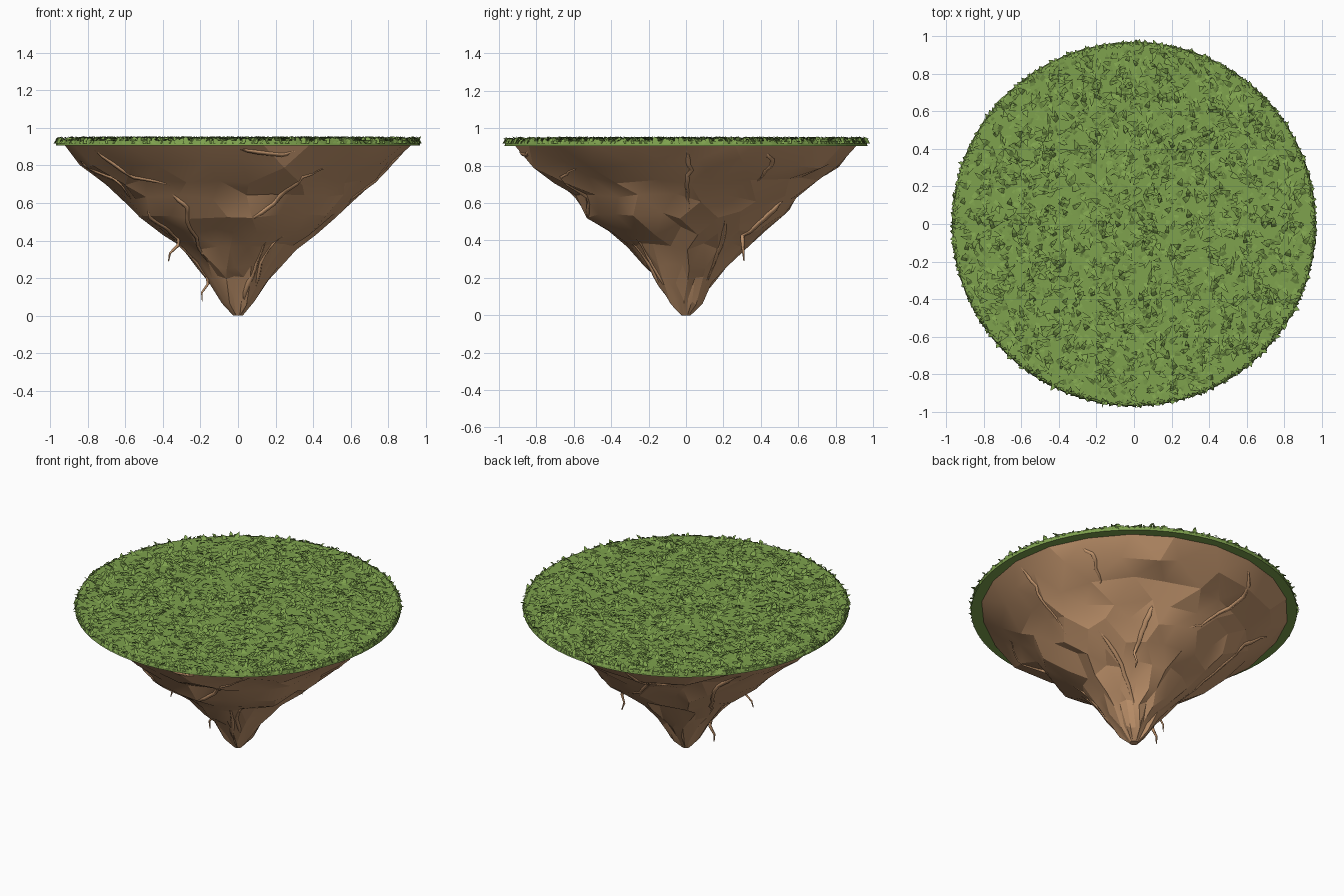
import bpy, bmesh, random
from math import sin, cos, pi, radians, sqrt
from mathutils import Vector, noise
from mathutils.bvhtree import BVHTree

random.seed(7)
cube = bpy.data.objects.get("Cube")
if cube:
    bpy.data.objects.remove(cube, do_unlink=True)


def material(name, rgb):
    m = bpy.data.materials.new(name)
    m.use_nodes = True
    colour = (*rgb, 1)
    m.diffuse_color = colour
    bsdf = m.node_tree.nodes["Principled BSDF"]
    bsdf.inputs["Base Color"].default_value = colour
    bsdf.inputs["Roughness"].default_value = 0.9
    return m


ROCK = material("brown rock", (0.55, 0.305, 0.155))
GRASS = material("grass green", (0.21, 0.36, 0.075))


def add_object(name, bm, mat):
    mesh = bpy.data.meshes.new(name)
    bm.to_mesh(mesh)
    bm.free()
    mesh.materials.append(mat)
    obj = bpy.data.objects.new(name, mesh)
    bpy.context.collection.objects.link(obj)
    return obj


def polar(r, a, z):
    return Vector((r * cos(a), r * sin(a), z))


# Rock: jagged inverted cone, lathed ring by ring with uneven radii
RINGS = [(0.025, 0), (0.09, 0.08), (0.16, 0.19), (0.22, 0.27), (0.31, 0.37),
         (0.42, 0.45), (0.53, 0.54), (0.61, 0.63), (0.70, 0.72), (0.82, 0.81), (0.92, 0.912)]
SEGMENTS = 22


def build_rock():
    bm = bmesh.new()
    rows = []
    last = len(RINGS) - 1
    for i, (r, z) in enumerate(RINGS):
        row = []
        inner = 0 < i < last
        for j in range(SEGMENTS):
            a = 2 * pi * (j + 0.5 * (i % 2)) / SEGMENTS
            if inner:
                a += random.uniform(-0.08, 0.08)
            bump = noise.noise(Vector((2.2 * cos(a), 2.2 * sin(a), 4 * z + 3)))
            rr = r * (1 + (0.06 * bump + random.uniform(-0.03, 0.03) if inner else 0.02 * bump))
            zz = z + (random.uniform(-0.025, 0.025) if inner else 0)
            row.append(bm.verts.new(polar(rr, a, zz)))
        rows.append(row)
    for i in range(last):
        low, high = rows[i], rows[i + 1]
        for j in range(SEGMENTS):
            k = (j + 1) % SEGMENTS
            if i % 2 == 0:
                bm.faces.new((low[j], high[j], low[k]))
                bm.faces.new((low[k], high[j], high[k]))
            else:
                bm.faces.new((low[j], high[k], low[k]))
                bm.faces.new((low[j], high[j], high[k]))
    bm.faces.new(rows[0])
    bm.faces.new(rows[-1])
    # Merge nearly coplanar facets into broader slabs
    bmesh.ops.dissolve_limit(bm, angle_limit=radians(9), verts=bm.verts, edges=bm.edges)
    bmesh.ops.triangulate(bm, faces=bm.faces)
    bmesh.ops.recalc_face_normals(bm, faces=bm.faces)
    tree = BVHTree.FromBMesh(bm)
    return add_object("rock", bm, ROCK), tree


rock, rock_tree = build_rock()
bpy.context.view_layer.objects.active = rock
rock.select_set(True)
bpy.ops.object.shade_smooth_by_angle(angle=radians(16))
rock.select_set(False)


def on_rock(deg, z):
    # Point sunk slightly below the rock surface, so roots read as ridges
    a = radians(deg)
    hit = rock_tree.ray_cast(polar(2, a, z), polar(-1, a, 0))[0]
    return hit - polar(0.006, a, 0)


# Roots: tapered strands hugging the rock, some ending in a hanging tip
def root(name, path, width=0.016, hang=None):
    pts = []
    steps = 4
    for (a0, z0), (a1, z1) in zip(path, path[1:]):
        for s in range(steps):
            t = s / steps
            pts.append(on_rock(a0 + (a1 - a0) * t + random.uniform(-1, 1), z0 + (z1 - z0) * t))
    pts.append(on_rock(*path[-1]))
    if hang:
        start, end = pts[-1].copy(), Vector(hang)
        for t in (0.3, 0.65, 1):
            p = start.lerp(end, t)
            p.x += 0.014 * sin(t * 2 * pi)
            pts.append(p)
    curve = bpy.data.curves.new(name, "CURVE")
    curve.dimensions = "3D"
    curve.bevel_depth = width
    curve.bevel_resolution = 0
    curve.use_fill_caps = True
    spline = curve.splines.new("POLY")
    spline.points.add(len(pts) - 1)
    n = len(pts) - 1
    for i, p in enumerate(pts):
        spline.points[i].co = (*p, 1)
        t = i / n
        spline.points[i].radius = max(0.1, min(1, 5 * t + 0.2) * (1 - 0.85 * t ** 3))
    curve.materials.append(ROCK)
    obj = bpy.data.objects.new(name, curve)
    bpy.context.collection.objects.link(obj)


root("hanging_root_low", [(-160, 0.42), (-168, 0.32), (-173, 0.21)], 0.018, (-0.19, -0.02, 0.075))
root("hanging_root_front", [(-148, 0.58), (-152, 0.48), (-155, 0.41)], 0.017, (-0.37, -0.17, 0.29))
root("hanging_root_back", [(62, 0.62), (58, 0.52), (52, 0.43)], 0.02, (0.25, 0.31, 0.29))

SURFACE_ROOTS = [
    [(-125, 0.66), (-118, 0.58), (-125, 0.42), (-140, 0.24)],
    [(-150, 0.89), (-140, 0.74), (-120, 0.69)],
    [(-70, 0.08), (-65, 0.25), (-62, 0.42)],
    [(-50, 0.15), (-58, 0.28), (-48, 0.44)],
    [(-85, 0.50), (-70, 0.60), (-62, 0.74), (-50, 0.80)],
    [(-90, 0.89), (-75, 0.86), (-68, 0.88)],
    [(0, 0.89), (2, 0.78), (0, 0.66), (2, 0.52)],
    [(30, 0.87), (34, 0.80), (33, 0.70)],
    [(100, 0.89), (108, 0.72), (95, 0.58), (84, 0.54)],
    [(150, 0.82), (140, 0.65), (146, 0.45), (160, 0.28)],
    [(25, 0.52), (38, 0.32), (52, 0.14)],
    [(185, 0.84), (195, 0.70), (190, 0.60)],
]
for i, path in enumerate(SURFACE_ROOTS):
    root(f"surface_root_{i + 1}", path)

# Turf: thin green disc under the blades
bm = bmesh.new()
bmesh.ops.create_cone(bm, cap_ends=True, segments=64, radius1=0.97, radius2=0.965, depth=0.028)
bmesh.ops.translate(bm, verts=bm.verts, vec=(0, 0, 0.919))
add_object("turf", bm, GRASS)

# Grass: bent blades scattered over the turf, with a ragged rim
bm = bmesh.new()


def blade(r, a, z, heading, length, height):
    base = polar(r, a, z)
    d = polar(1, heading, 0)
    side = polar(random.uniform(0.01, 0.018), heading + pi / 2, 0)
    mid = base + d * length * 0.45 + Vector((0, 0, height * 0.75))
    tip = base + d * length + Vector((0, 0, height))
    b0, b1, m0, m1, t = [bm.verts.new(p) for p in
                         (base + side, base - side, mid - side * 0.8, mid + side * 0.8, tip)]
    bm.faces.new((b0, b1, m0, m1))
    bm.faces.new((m1, m0, t))


for _ in range(3000):
    blade(0.93 * sqrt(random.random()), random.uniform(0, 2 * pi), 0.93, random.uniform(0, 2 * pi),
          random.uniform(0.04, 0.07), random.uniform(0.006, 0.026))
# Rim blades folding inward over the edge, and a few poking out
for i in range(260):
    a = 2 * pi * i / 260
    blade(random.uniform(0.965, 0.975), a, 0.918, a + pi + random.uniform(-0.8, 0.8),
          random.uniform(0.02, 0.04), random.uniform(0.022, 0.038))
    if i % 4 == 0:
        blade(0.955, a, 0.925, a + random.uniform(-1, 1),
              random.uniform(0.02, 0.042), random.uniform(0.005, 0.033))
add_object("grass_blades", bm, GRASS)
